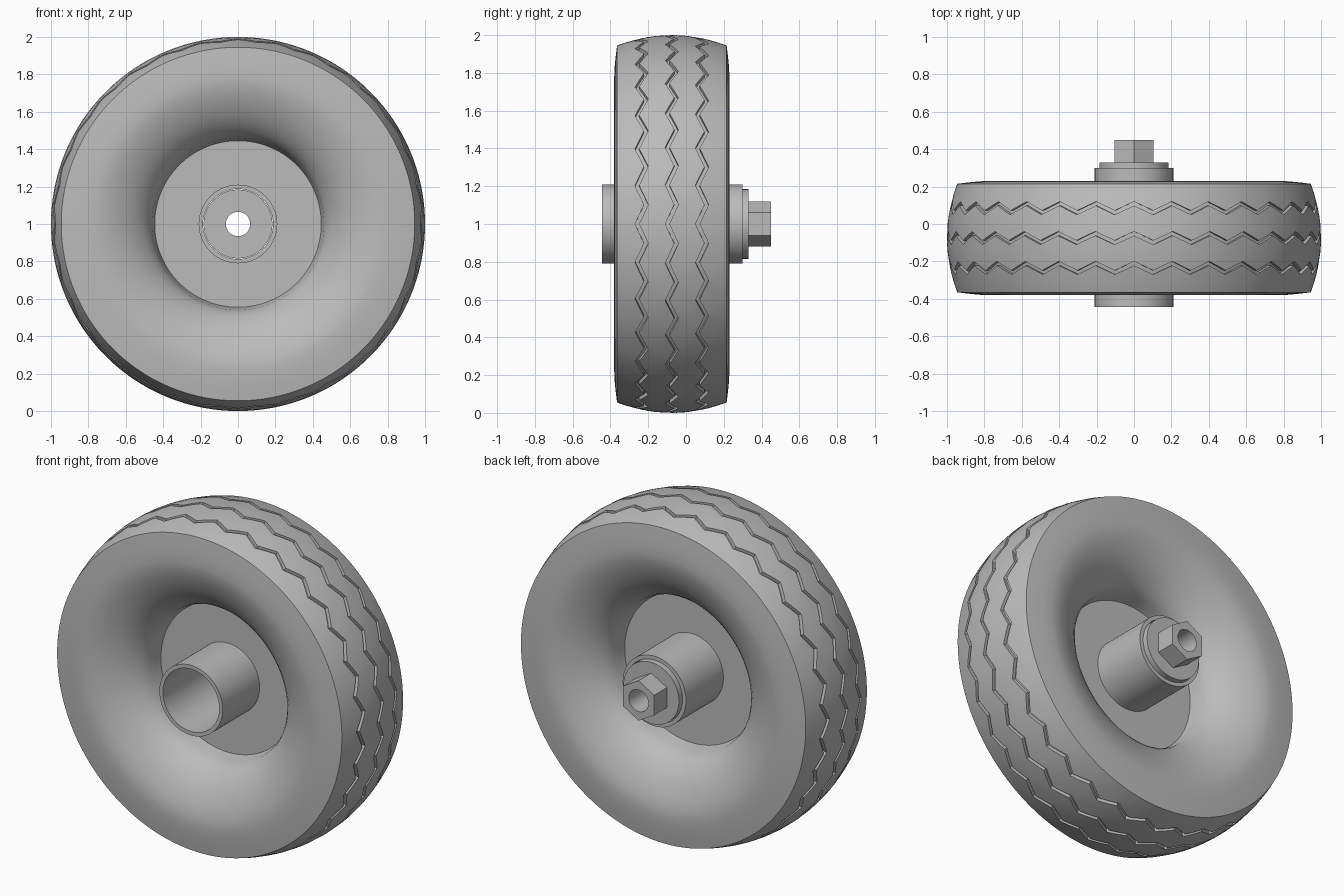
import bpy, bmesh, math

cube = bpy.data.objects.get("Cube")
if cube:
    bpy.data.objects.remove(cube, do_unlink=True)

MID = -0.075        # middle plane of the tyre
HALF = 0.29         # half width of the tread
SEGS = 240
TEETH = 30          # zigzags round the tread

grey = bpy.data.materials.new("mid_grey")
grey.use_nodes = True
colour = (0.5, 0.5, 0.5, 1)
grey.diffuse_color = colour
grey.node_tree.nodes["Principled BSDF"].inputs["Base Color"].default_value = colour


def spin(name, rings, segs=SEGS):
    """Revolve a closed loop of ring functions, angle -> (y, radius), about the axle."""
    bm = bmesh.new()
    loops = []
    for ring in rings:
        loop = []
        for i in range(segs):
            a = 2 * math.pi * i / segs
            y, r = ring(a)
            loop.append(bm.verts.new((r * math.cos(a), y, 1 + r * math.sin(a))))
        loops.append(loop)
    for k, low in enumerate(loops):
        high = loops[(k + 1) % len(loops)]
        for i in range(segs):
            j = (i + 1) % segs
            bm.faces.new((low[i], low[j], high[j], high[i]))
    bmesh.ops.recalc_face_normals(bm, faces=bm.faces)
    mesh = bpy.data.meshes.new(name)
    bm.to_mesh(mesh)
    bm.free()
    mesh.materials.append(grey)
    ob = bpy.data.objects.new(name, mesh)
    bpy.context.collection.objects.link(ob)
    bpy.ops.object.select_all(action='DESELECT')
    ob.select_set(True)
    bpy.context.view_layer.objects.active = ob
    bpy.ops.object.shade_smooth_by_angle(angle=math.radians(28))
    return ob


def fixed(y, r):
    return lambda a: (y, r)


def crown(offset):
    return 1.0 - 0.055 * (offset / HALF) ** 2


def tread(offset, depth=0.0, sway=0.024):
    """Tread ring that swings from side to side in step with the grooves."""
    def ring(a):
        t = (a * TEETH / (2 * math.pi)) % 1.0
        o = offset + sway * (1 - 4 * abs(t - 0.5))
        return MID + o, crown(o) - depth
    return ring


def sleeve(y0, y1, inner, outer):
    return [fixed(y0, inner), fixed(y0, outer), fixed(y1, outer), fixed(y1, inner)]


# Wheel side: web plate, steep well, dished face and shoulder (offset, radius)
side = [(0.02, 0.2), (0.02, 0.445), (0.05, 0.452), (0.1, 0.46), (0.135, 0.475),
        (0.17, 0.5), (0.205, 0.535), (0.235, 0.575), (0.26, 0.62), (0.28, 0.665),
        (0.295, 0.71), (0.303, 0.75), (0.305, 0.78), (0.303, 0.83), (0.297, 0.89),
        (HALF, 0.945)]
rings = [fixed(MID - o, r) for o, r in side]

# Tread with three zigzag grooves
rings.append(tread(-0.24, sway=0))
for centre in (-0.16, 0, 0.16):
    w = 0.011
    rings += [tread(centre - w), tread(centre - w, 0.022),
              tread(centre + w, 0.022), tread(centre + w)]
    if centre < 0.1:
        rings.append(tread(centre + 0.08, sway=0))
rings.append(tread(0.24, sway=0))
rings += [fixed(MID + o, r) for o, r in reversed(side)]
spin("tyre_and_wheel", rings)

# Hollow hub through the wheel, closed by a washer at the back
spin("hub_tube", sleeve(-0.445, 0.3, 0.187, 0.21), 96)
spin("washer", sleeve(0.28, 0.33, 0.065, 0.184), 96)


# Hexagonal nut with a round bore
def hexagon(y, flat):
    sixth = math.pi / 3
    return lambda a: (y, flat / math.cos((a + sixth / 2) % sixth - sixth / 2))


spin("hex_nut", [fixed(0.33, 0.065), hexagon(0.33, 0.104),
                 hexagon(0.45, 0.104), fixed(0.45, 0.065)], 96)
